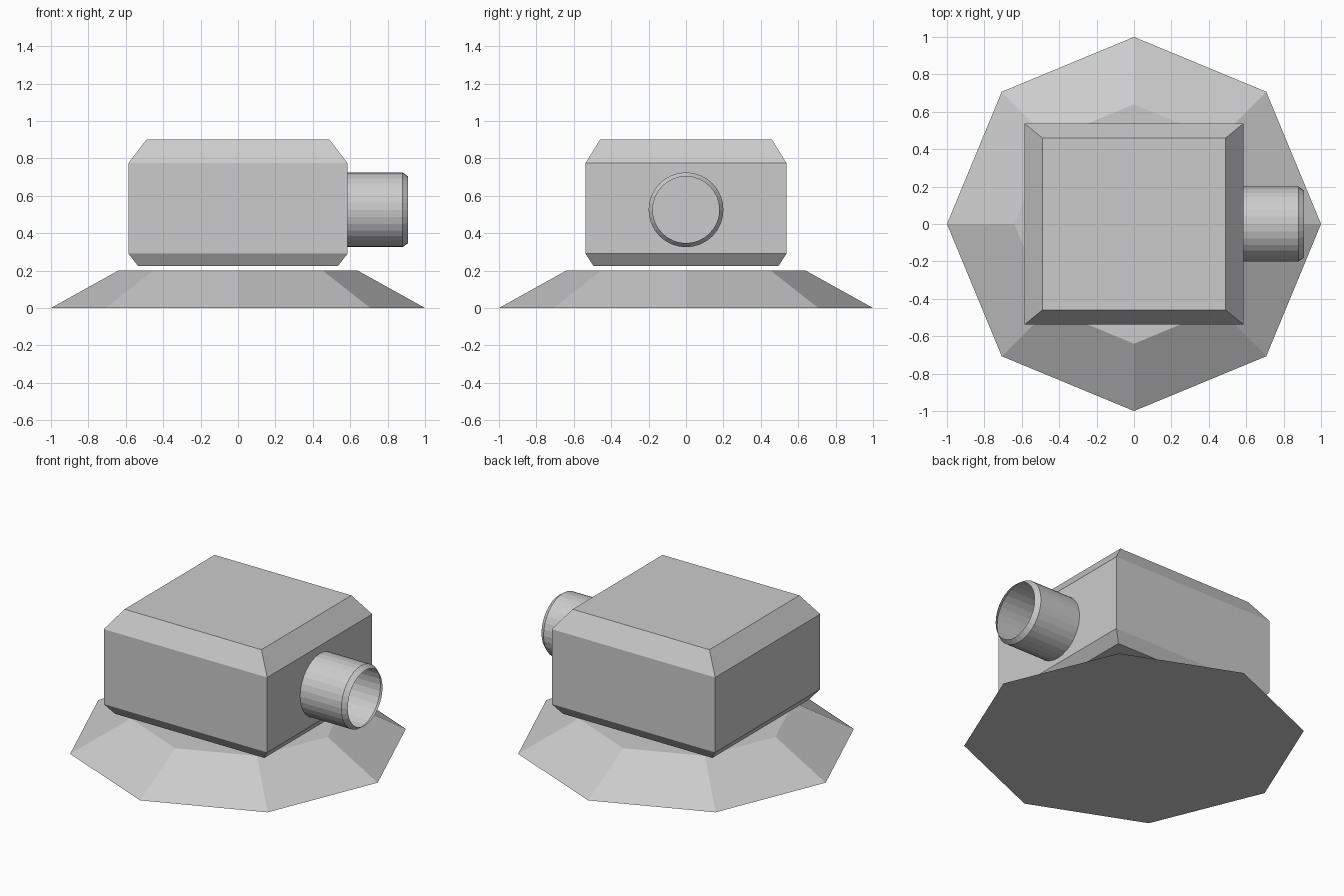
import bpy
import bmesh
import math

if "Cube" in bpy.data.objects:
    bpy.data.objects.remove(bpy.data.objects["Cube"])


def loft(name, rings, cap_start=True, cap_end=True):
    """Skin a list of equal-length point rings into one flat-shaded object."""
    bm = bmesh.new()
    loops = [[bm.verts.new(p) for p in ring] for ring in rings]
    n = len(loops[0])
    for a, b in zip(loops, loops[1:]):
        for i in range(n):
            j = (i + 1) % n
            bm.faces.new((a[i], a[j], b[j], b[i]))
    if cap_start:
        bm.faces.new(loops[0][::-1])
    if cap_end:
        bm.faces.new(loops[-1])
    mesh = bpy.data.meshes.new(name)
    bm.to_mesh(mesh)
    bm.free()
    obj = bpy.data.objects.new(name, mesh)
    bpy.context.collection.objects.link(obj)
    return obj


def circle(radius, sides):
    step = math.tau / sides
    return [(radius * math.cos(i * step), radius * math.sin(i * step)) for i in range(sides)]


def rectangle(hx, hy):
    return [(hx, -hy), (hx, hy), (-hx, hy), (-hx, -hy)]


# Eight-sided sloped base
loft("base", [[(x, y, z) for x, y in circle(r, 8)]
              for r, z in ((1.0, 0.0), (0.64, 0.20))])

# Chamfered housing hovering just above the base
housing_profile = ((0.535, 0.495, 0.225), (0.585, 0.537, 0.29),
                   (0.585, 0.537, 0.775), (0.49, 0.46, 0.90))
loft("housing", [[(x, y, z) for x, y in rectangle(hx, hy)]
                 for hx, hy, z in housing_profile])

# Open thin-walled nozzle with a tapered lip
nozzle_profile = ((0.585, 0.20), (0.88, 0.20), (0.91, 0.178))
loft("nozzle", [[(x, y, z + 0.525) for y, z in circle(r, 32)]
                for x, r in nozzle_profile], cap_start=False, cap_end=False)
